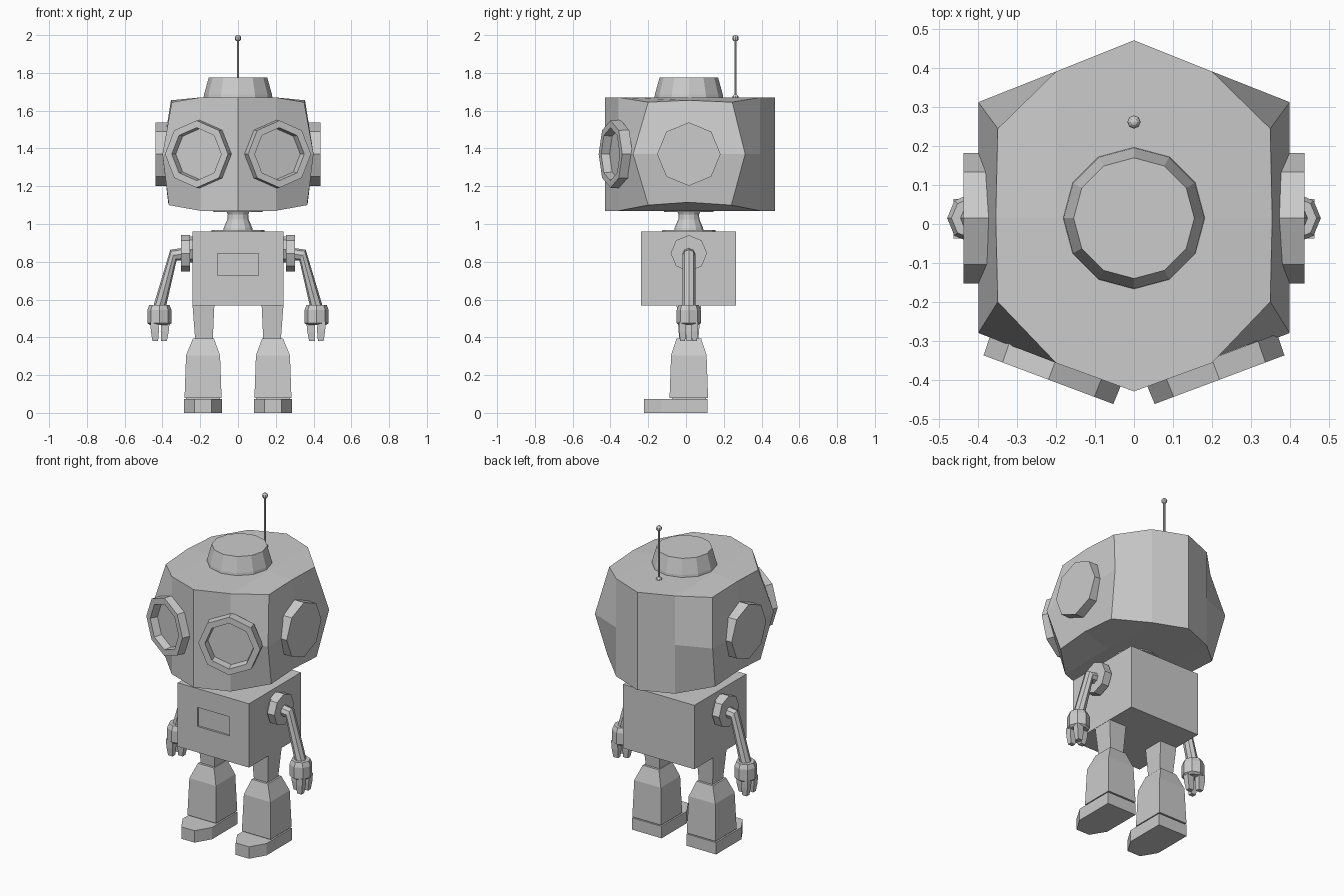
import bpy, bmesh
from math import sin, cos, pi, atan2
from mathutils import Matrix, Vector

if "Cube" in bpy.data.objects:
    bpy.data.objects.remove(bpy.data.objects["Cube"])

CY = 0.015  # fore-aft centre line of the body


def finish(name, bm, mat=Matrix()):
    bm.transform(mat)
    bmesh.ops.recalc_face_normals(bm, faces=bm.faces)
    me = bpy.data.meshes.new(name)
    bm.to_mesh(me)
    bm.free()
    ob = bpy.data.objects.new(name, me)
    bpy.context.collection.objects.link(ob)
    return ob


def loft(name, rings, mat=Matrix(), closed=False):
    """Skin equal-length point rings; cap the ends, or join them when closed."""
    bm = bmesh.new()
    vs = [[bm.verts.new(p) for p in r] for r in rings]
    n = len(vs[0])
    pairs = list(zip(vs, vs[1:])) + ([(vs[-1], vs[0])] if closed else [])
    for a, b in pairs:
        for i in range(n):
            j = (i + 1) % n
            bm.faces.new((a[i], a[j], b[j], b[i]))
    if not closed:
        bm.faces.new(vs[0])
        bm.faces.new(vs[-1])
    return finish(name, bm, mat)


def circle(r, z, n, turn=0.0):
    return [(r * cos(2 * pi * i / n + turn), r * sin(2 * pi * i / n + turn), z) for i in range(n)]


def lathe(name, profile, n, mat=Matrix(), turn=0.0):
    return loft(name, [circle(r, z, n, turn) for r, z in profile], mat)


def rect(cx, cy, hx, hy, z):
    return [(cx - hx, cy - hy, z), (cx + hx, cy - hy, z), (cx + hx, cy + hy, z), (cx - hx, cy + hy, z)]


def at(x, y, z):
    return Matrix.Translation((x, y, z))


def ball(name, r, mat):
    bm = bmesh.new()
    bmesh.ops.create_uvsphere(bm, u_segments=8, v_segments=6, radius=r)
    return finish(name, bm, mat)


# Head: wedge-fronted box with pinched upper and lower corners
def half_ring(z, side, corner):
    (sx, sz), (cx, yf, yb, cz) = side, corner
    return [(0, -.43, z), (.2, -.357, z), (cx, yf, cz), (sx, CY, sz),
            (cx, yb, cz), (.2, .392, z), (0, .472, z)]


bm = bmesh.new()
levels = []
for z, side, corner in ((1.07, (.37, 1.115), (.366, -.2, .24, 1.10)),
                        (1.37, (.4, 1.37), (.4, -.28, .313, 1.37)),
                        (1.67, (.355, 1.655), (.35, -.2, .245, 1.645))):
    h = half_ring(z, side, corner)
    levels.append([bm.verts.new(p) for p in h + [(-x, y, w) for x, y, w in h[-2:0:-1]]])
for a, b in zip(levels, levels[1:]):
    for i in range(12):
        j = (i + 1) % 12
        bm.faces.new((a[i], a[j], b[j], b[i]))
for r, z in ((levels[0], 1.07), (levels[2], 1.67)):
    m = [bm.verts.new((x, CY, z)) for x in (-.2, 0, .2)]
    front = [r[10], r[11], r[0], r[1], r[2]]
    back = [r[8], r[7], r[6], r[5], r[4]]
    mid = [r[9]] + m + [r[3]]
    for p, q in ((front, mid), (mid, back)):
        for i in range(4):
            bm.faces.new((p[i], p[i + 1], q[i + 1], q[i]))
finish("head", bm)

# Cap and antenna
lathe("head_cap", [(.183, 1.66), (.18, 1.685), (.155, 1.775)], 12, at(0, CY, 0))
lathe("antenna_rod", [(.006, 1.66), (.006, 1.985)], 8, at(0, .262, 0))
ball("antenna_tip", .017, at(0, .262, 1.983))
ball("antenna_base", .017, at(0, .262, 1.67))

# Neck and collars
lathe("neck", [(.08, .955), (.075, .98), (.056, 1.025), (.054, 1.05), (.065, 1.075)], 12, at(0, CY, 0))
lathe("lower_collar", [(.145, .95), (.14, .967)], 12, at(0, CY, 0))
lathe("upper_collar", [(.13, 1.064), (.135, 1.08)], 12, at(0, CY, 0))

# Torso with a shallow recessed chest panel
bm = bmesh.new()
bmesh.ops.create_cube(bm, size=1, matrix=at(0, .013, .765) @ Matrix.Diagonal((.484, .504, .392, 1)))
f = min(bm.faces, key=lambda f: f.calc_center_median().y)
bmesh.ops.inset_region(bm, faces=[f], thickness=.05)
for v in f.verts:
    v.co.x = .108 if v.co.x > 0 else -.108
    v.co.z = .845 if v.co.z > .765 else .728
hole = bmesh.ops.extrude_face_region(bm, geom=[f])
bmesh.ops.translate(bm, vec=(0, .012, 0), verts=[g for g in hole["geom"] if isinstance(g, bmesh.types.BMVert)])
bmesh.ops.delete(bm, geom=[f] if f.is_valid else [], context='FACES')
finish("torso", bm)

for s, tag in ((1, "right"), (-1, "left")):
    mir = Matrix.Diagonal((s, 1, 1, 1))
    side = Matrix.Rotation(pi / 2, 4, 'Y')  # turns a lathe to run along x

    # Ear disc
    lathe(tag + "_ear", [(.168, .35), (.168, .438)], 8, mir @ at(0, CY, 1.37) @ side)

    # Goggle rim and lens on the slanted face
    tilt = atan2(.15, .4)
    eye = mir @ at(.203, -.355, 1.37) @ Matrix.Rotation(tilt, 4, 'Z') @ Matrix.Rotation(pi / 2, 4, 'X')
    rim = [(.18, -.01), (.178, .048), (.14, .048), (.132, -.01)]
    loft(tag + "_eye_rim", [circle(r, z, 8) for r, z in rim], eye, closed=True)
    lathe(tag + "_eye_lens", [(.138, -.012), (.138, .003)], 8, eye)

    # Shoulder
    lathe(tag + "_shoulder_pin", [(.07, .23), (.07, .262)], 8, mir @ at(0, CY, .865) @ side)
    lathe(tag + "_shoulder", [(.096, .255), (.096, .303)], 8, mir @ at(0, CY, .845) @ side)

    # Bent arm
    path = [((.295, .84), (0, 1)), ((.342, .835), (.5, .87)), ((.418, .55), (.97, .26))]
    rings = []
    for (px, pz), (ux, uz) in path:
        rings.append([(px + .033 * cos(a) * ux, CY + .034 * sin(a), pz + .033 * cos(a) * uz)
                      for a in (2 * pi * i / 8 for i in range(8))])
    loft(tag + "_arm", rings, mir)

    # Hand: palm, two fingers and a thumb
    lathe(tag + "_palm", [(.053, .572), (.064, .545), (.064, .475), (.05, .465)], 8, mir @ at(.416, CY, 0))
    for part, x, y in (("front_finger", .442, -.018), ("back_finger", .442, .045), ("thumb", .384, .015)):
        d = -.004 if x > .416 else .008
        loft(tag + "_" + part, [rect(x, y, .022, .019, .48), rect(x + d / 2, y, .021, .018, .43),
                                rect(x + d, y, .015, .013, .38)], mir)

    # Leg: thigh, boot shaft and foot
    loft(tag + "_thigh", [rect(.18, CY, .046, .05, .38), rect(.183, CY, .058, .065, .575)], mir)
    loft(tag + "_boot", [rect(.185, CY, .09, .09, .06), rect(.185, CY, .09, .09, .08),
                         rect(.185, CY, .098, .102, .08), rect(.185, CY, .09, .094, .305),
                         rect(.183, CY, .055, .065, .395)], mir)
    sole = [(-.1, .115), (-.1, -.13), (-.045, -.222), (.045, -.222), (.1, -.13), (.1, .115)]
    loft(tag + "_foot", [[(.185 + x, y, z) for x, y in sole] for z in (0, .073)], mir)
